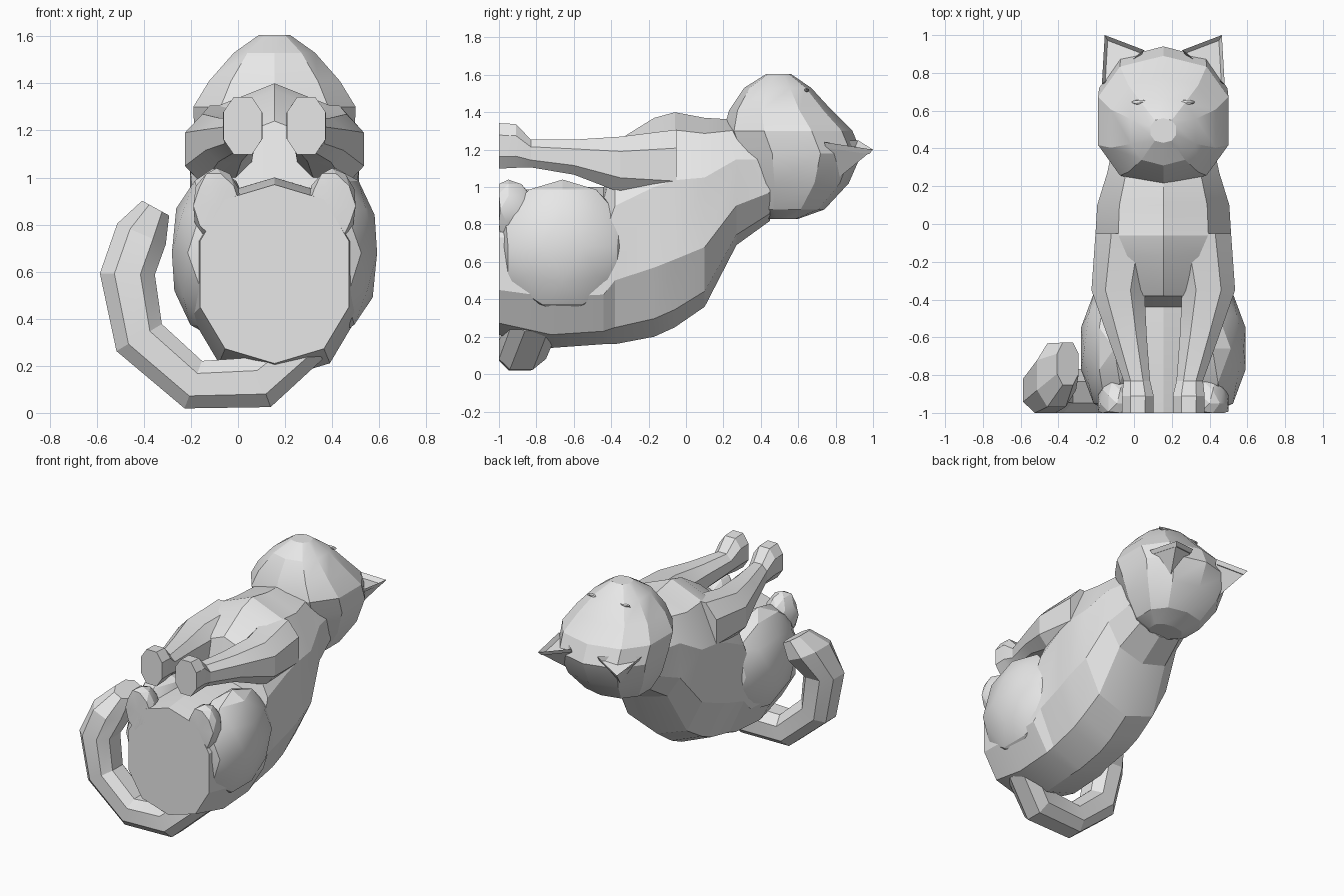
import bpy
import bmesh
from math import cos, sin, pi, radians
from mathutils import Vector

if "Cube" in bpy.data.objects:
    bpy.data.objects.remove(bpy.data.objects["Cube"])

MIDDLE = 0.155   # the symmetry plane of the body
FLOOR = -1.0     # the flat underside of the seated animal

gray = bpy.data.materials.new("plain_gray")
gray.use_nodes = True
gray.diffuse_color = (0.8, 0.8, 0.8, 1)
gray.node_tree.nodes["Principled BSDF"].inputs["Base Color"].default_value = (0.8, 0.8, 0.8, 1)
parts = []


def finish(bm, name):
    """Flatten the underside, fix normals and make the object."""
    for vert in bm.verts:
        vert.co.y = max(vert.co.y, FLOOR)
    bmesh.ops.recalc_face_normals(bm, faces=bm.faces)
    mesh = bpy.data.meshes.new(name)
    bm.to_mesh(mesh)
    bm.free()
    mesh.materials.append(gray)
    obj = bpy.data.objects.new(name, mesh)
    bpy.context.collection.objects.link(obj)
    parts.append(obj)
    return obj


def loft(name, sections, sides=10, power=0.85):
    """Skin rings given as (centre, half axis, other half axis)."""
    bm = bmesh.new()
    rings = []
    for centre, u, v in sections:
        ring = []
        for i in range(sides):
            angle = 2 * pi * (i + 0.5) / sides
            c, s = cos(angle), sin(angle)
            c = abs(c) ** power * (1 if c > 0 else -1)
            s = abs(s) ** power * (1 if s > 0 else -1)
            ring.append(bm.verts.new(Vector(centre) + Vector(u) * c + Vector(v) * s))
        rings.append(ring)
    for low, high in zip(rings, rings[1:]):
        for i in range(sides):
            j = (i + 1) % sides
            bm.faces.new((low[i], low[j], high[j], high[i]))
    bm.faces.new(rings[0])
    bm.faces.new(rings[-1])
    return finish(bm, name)


def blob(name, centre, radii, detail=2):
    """A faceted ellipsoid."""
    bm = bmesh.new()
    bmesh.ops.create_icosphere(bm, subdivisions=detail, radius=1)
    for vert in bm.verts:
        vert.co = Vector(centre) + Vector(a * b for a, b in zip(vert.co, radii))
    return finish(bm, name)


# Torso: height along the spine, back, front, half width
torso = [
    (-1.0, 0.21, 0.97, 0.33), (-0.72, 0.14, 1.0, 0.37),
    (-0.44, 0.16, 1.0, 0.37), (-0.38, 0.16, 1.24, 0.36),
    (-0.17, 0.2, 1.37, 0.37), (-0.06, 0.25, 1.4, 0.375),
    (0.1, 0.36, 1.37, 0.365), (0.27, 0.69, 1.36, 0.31),
    (0.45, 0.82, 1.3, 0.27),
]
loft("torso", [((MIDDLE, y, (back + front) / 2), (w, 0, 0), (0, 0, (front - back) / 2))
               for y, back, front, w in torso])

# Head: depth, underside, crown, half width
skull = [
    (0.83, 0.43, 0.6, 0.12), (0.88, 0.34, 0.74, 0.22),
    (1.02, 0.29, 0.87, 0.31), (1.18, 0.24, 0.94, 0.355),
    (1.3, 0.2, 0.89, 0.36), (1.41, 0.23, 0.78, 0.29),
    (1.53, 0.31, 0.67, 0.18), (1.605, 0.43, 0.56, 0.07),
]
head = loft("head", [((MIDDLE, (low + top) / 2, z), (w, 0, 0), (0, (top - low) / 2, 0))
                     for z, low, top, w in skull])

# Front leg with paw: height, offset from middle, depth, half width, half depth
foreleg = [
    (-1.0, 0.135, 1.22, 0.088, 0.13), (-0.91, 0.135, 1.22, 0.09, 0.125),
    (-0.83, 0.14, 1.18, 0.075, 0.08), (-0.6, 0.19, 1.16, 0.11, 0.1),
    (-0.35, 0.24, 1.12, 0.15, 0.16), (-0.05, 0.2, 1.12, 0.17, 0.2),
]
# Ear corners: tip, outer, inner, rear
ear = [(0.31, 1.0, 1.2), (0.325, 0.74, 1.24), (0.1, 0.92, 1.25), (0.19, 0.78, 1.02)]

bpy.context.view_layer.update()
for side, label in ((-1, "right"), (1, "left")):
    def at(offset, y, z):
        return (MIDDLE + side * offset, y, z)

    loft(label + "_front_leg", [(at(off, y, z), (w, 0, 0), (0, 0, d))
                                for y, off, z, w, d in foreleg], sides=8)
    blob(label + "_thigh", at(0.26, -0.66, 0.68), (0.185, 0.36, 0.36))
    blob(label + "_hind_paw", at(0.245, -0.95, 0.88), (0.105, 0.14, 0.16))

    # Hollow ear
    bm = bmesh.new()
    tip, outer, inner, rear = [bm.verts.new(at(*corner)) for corner in ear]
    opening = bm.faces.new((tip, outer, inner))
    for a, b in ((tip, outer), (outer, inner), (inner, tip)):
        bm.faces.new((a, b, rear))
    bmesh.ops.recalc_face_normals(bm, faces=bm.faces)
    bmesh.ops.inset_individual(bm, faces=[opening], thickness=0.02, depth=-0.03)
    finish(bm, label + "_ear")

    # Closed eyelid resting on the face
    start = Vector(at(0.125, 0.645, 3))
    hit, spot, normal, index = head.ray_cast(start, Vector((0, 0, -1)))
    if hit:
        blob(label + "_eyelid", spot, (0.05, 0.014, 0.012), detail=1)

# Curled tail: path point and thickness (sideways, upright)
tail = [
    ((0.3, -0.8, 0.3), 0.1, 0.14), ((0.1, -0.88, 0.13), 0.12, 0.14),
    ((-0.19, -0.89, 0.12), 0.115, 0.13), ((-0.42, -0.89, 0.32), 0.12, 0.13),
    ((-0.47, -0.88, 0.59), 0.125, 0.14), ((-0.41, -0.8, 0.76), 0.12, 0.18),
    ((-0.35, -0.74, 0.87), 0.07, 0.12),
]
rings = []
for i, (point, wide, tall) in enumerate(tail):
    before = Vector(tail[max(i - 1, 0)][0])
    after = Vector(tail[min(i + 1, len(tail) - 1)][0])
    along = after - before
    across = Vector((along.z, 0, -along.x)).normalized()
    rings.append((point, across * wide, (0, tall, 0)))
loft("tail", rings, sides=8)

# Soft facets with crisp corners
bpy.ops.object.select_all(action="DESELECT")
for part in parts:
    part.select_set(True)
bpy.context.view_layer.objects.active = parts[0]
bpy.ops.object.shade_smooth_by_angle(angle=radians(20))
